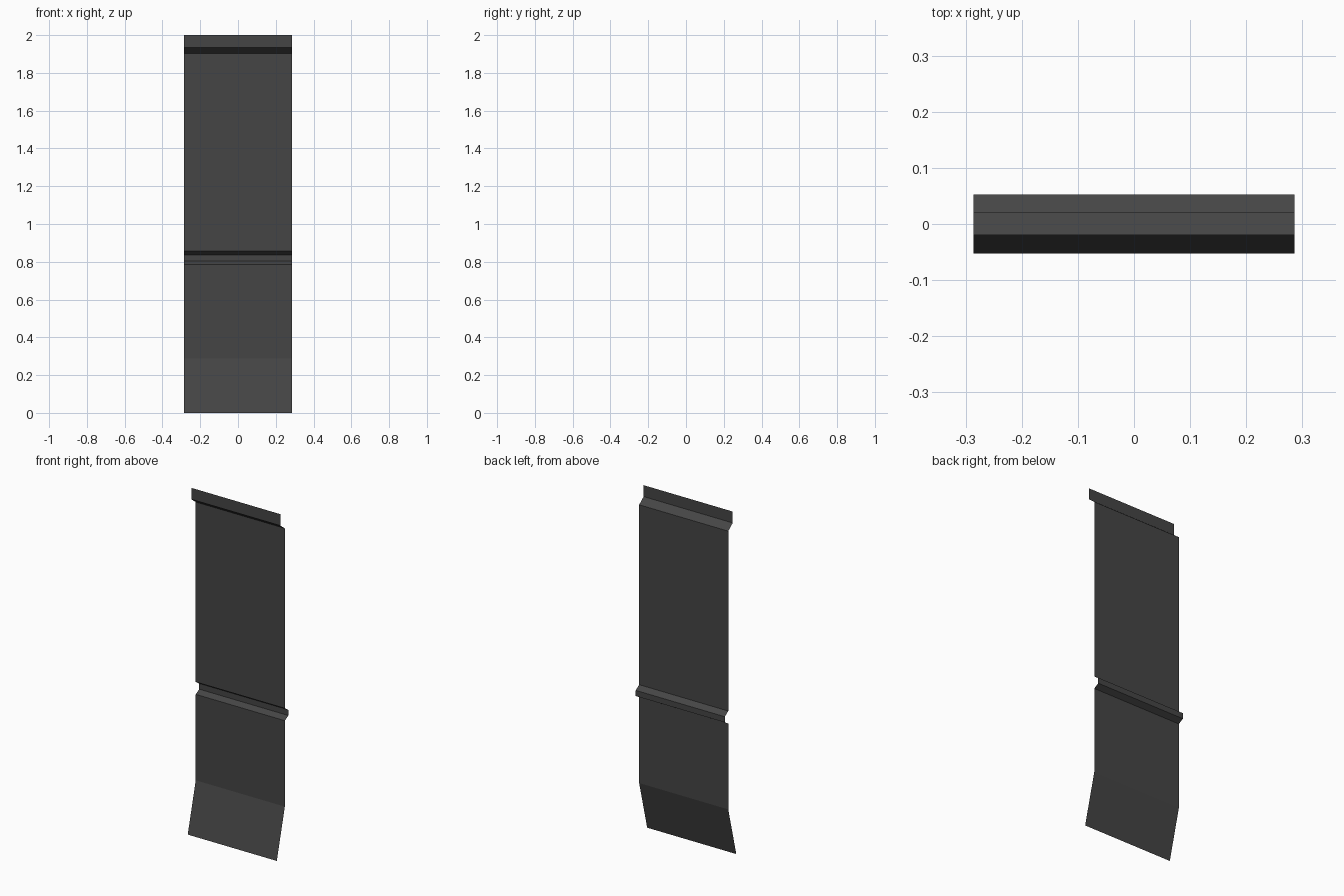
import bpy, bmesh

if "Cube" in bpy.data.objects:
    bpy.data.objects.remove(bpy.data.objects["Cube"])

HALF_WIDTH = 0.286

# Side profile (y, z), bottom to top: kicked-out foot, panel, recessed groove, panel, forward lip
PROFILE = [(-0.0525, 0), (0.021, 0.287), (0.021, 0.786), (0.0525, 0.804),
           (0.0525, 0.837), (0.021, 0.858), (0.021, 1.902),
           (-0.02, 1.934), (-0.02, 2.0)]

# Thin sheet swept across x
bm = bmesh.new()
rows = [[bm.verts.new((x, y, z)) for x in (-HALF_WIDTH, HALF_WIDTH)] for y, z in PROFILE]
for (a, b), (c, d) in zip(rows, rows[1:]):
    bm.faces.new((a, b, d, c))
mesh = bpy.data.meshes.new("wall_panel")
bm.to_mesh(mesh)
bm.free()
panel = bpy.data.objects.new("wall_panel", mesh)
bpy.context.collection.objects.link(panel)

# Dark grey sheet
mat = bpy.data.materials.new("dark_grey")
mat.diffuse_color = (0.06, 0.06, 0.06, 1)
mat.use_nodes = True
mat.node_tree.nodes["Principled BSDF"].inputs["Base Color"].default_value = mat.diffuse_color
mesh.materials.append(mat)
